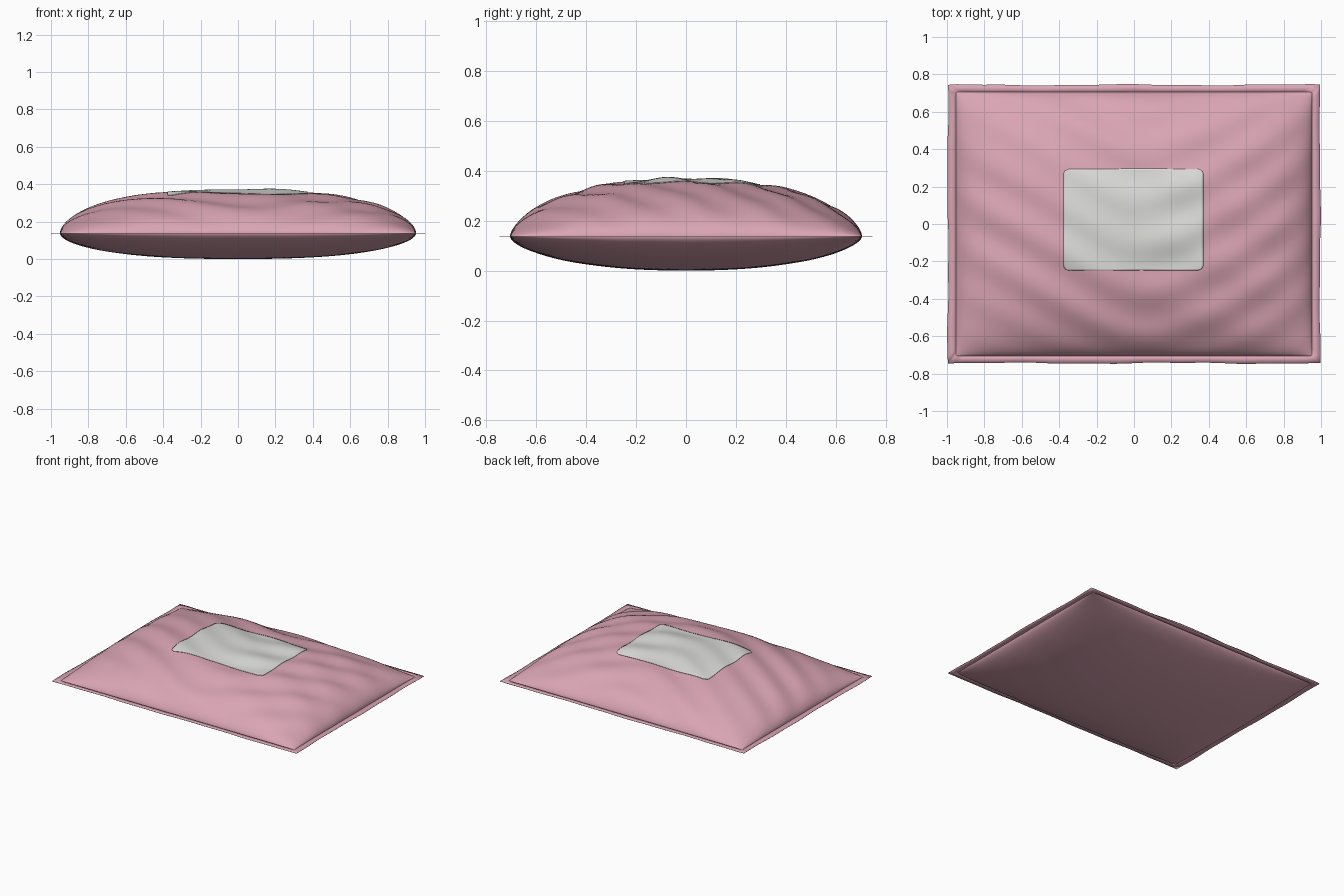
import bpy, bmesh, math

if "Cube" in bpy.data.objects:
    bpy.data.objects.remove(bpy.data.objects["Cube"], do_unlink=True)

SEAM_Z = 0.137          # height of the flat sealed edge
BX, BY = 0.952, 0.706   # half size of the padded body
FX, FY = 0.995, 0.744   # half size including the sealed edge
TOP, BOTTOM = 0.230, 0.137


def material(name, rgb):
    m = bpy.data.materials.new(name)
    m.use_nodes = True
    m.diffuse_color = (*rgb, 1)
    bsdf = m.node_tree.nodes["Principled BSDF"]
    bsdf.inputs["Base Color"].default_value = (*rgb, 1)
    bsdf.inputs["Roughness"].default_value = 0.6
    return m


PINK = material("pink film", (0.70, 0.375, 0.455))
WHITE = material("label white", (0.71, 0.71, 0.69))


def dome(x, y):
    """Pillow shape: 1 in the middle, 0 along the seam."""
    u, v = min(1, abs(x) / BX), min(1, abs(y) / BY)
    return (1 - u ** 2.5) ** 0.55 * (1 - v ** 2.2) ** 0.6


def wrinkle(x, y):
    """Soft creases that run diagonally towards the corners."""
    d = y - 0.62 * math.sqrt(x * x + 0.03)
    e = y + 0.55 * x
    return (0.0055 * math.sin(25 * d + 1.2 * math.sin(3 * x) + 0.6)
            + 0.0035 * math.sin(17 * e + 2 * y + 1.0))


def top_z(x, y):
    h = dome(x, y)
    return SEAM_Z + TOP * h + wrinkle(x, y) * min(1, 1.6 * h)


def bottom_z(x, y):
    h = dome(x, y)
    return SEAM_Z - BOTTOM * h + 0.25 * wrinkle(x, y) * h * (1 - h)


def wobble(t, phase):
    return 0.003 * math.sin(7 * t + phase) + 0.0015 * math.sin(19 * t + phase)


def add_grid(bm, nx, ny, place):
    """Grid of quads, with place(s, t) giving each point for s, t in -1..1."""
    rows = [[bm.verts.new(place(2 * i / nx - 1, 2 * j / ny - 1))
             for i in range(nx + 1)] for j in range(ny + 1)]
    for a, b in zip(rows, rows[1:]):
        for i in range(nx):
            bm.faces.new((a[i], a[i + 1], b[i + 1], b[i]))


def finish(name, bm, mat, angle=40):
    me = bpy.data.meshes.new(name)
    bm.to_mesh(me)
    bm.free()
    ob = bpy.data.objects.new(name, me)
    bpy.context.collection.objects.link(ob)
    me.materials.append(mat)
    bpy.ops.object.select_all(action="DESELECT")
    ob.select_set(True)
    bpy.context.view_layer.objects.active = ob
    bpy.ops.object.shade_smooth_by_angle(angle=math.radians(angle))
    return ob


# Padded body: upper and lower shells, with rows crowded towards the seam
def shell(height):
    def place(s, t):
        x = BX * math.sin(s * math.pi / 2)
        y = BY * math.sin(t * math.pi / 2)
        return x, y, height(x, y)
    return place


bm = bmesh.new()
add_grid(bm, 112, 88, shell(top_z))
add_grid(bm, 112, 88, shell(bottom_z))
bmesh.ops.remove_doubles(bm, verts=bm.verts, dist=0.00005)
bmesh.ops.recalc_face_normals(bm, faces=bm.faces)
finish("padded_body", bm, PINK)

# Sealed edge: thin flat frame with a slightly wavy outline
bm = bmesh.new()
N = 40
corners = [(-1, -1), (1, -1), (1, 1), (-1, 1)]
inner, outer = [], []
for k, (cx, cy) in enumerate(corners):
    nx, ny = corners[(k + 1) % 4]
    for i in range(N):
        s = cx + (nx - cx) * i / N
        t = cy + (ny - cy) * i / N
        inner.append(bm.verts.new((s * (BX - 0.006), t * (BY - 0.006), SEAM_Z)))
        x, y = s * FX, t * FY
        if k % 2:
            x += wobble(y, k)
        else:
            y += wobble(x, k)
        outer.append(bm.verts.new((x, y, SEAM_Z)))
for i in range(4 * N):
    j = (i + 1) % (4 * N)
    bm.faces.new((inner[i], outer[i], outer[j], inner[j]))
frame = finish("sealed_edge", bm, PINK)
solid = frame.modifiers.new("film thickness", "SOLIDIFY")
solid.thickness = 0.002
solid.offset = 0

# Address label: rounded rectangle that follows the creased top
LX, LY, CX, CY, R = 0.374, 0.272, -0.003, 0.023, 0.03


def label_point(s, t):
    y = LY * t
    gap = min(R, LY - abs(y))
    inset = R - math.sqrt(max(0, R * R - (R - gap) ** 2))
    x = s * (LX - inset) + CX
    y += CY + 0.4 * wobble(x, 1) * abs(t)
    return x, y, top_z(x, y) + 0.003


bm = bmesh.new()
add_grid(bm, 60, 56, label_point)
label = finish("paper_label", bm, WHITE)
solid = label.modifiers.new("paper thickness", "SOLIDIFY")
solid.thickness = 0.003
solid.offset = -1
